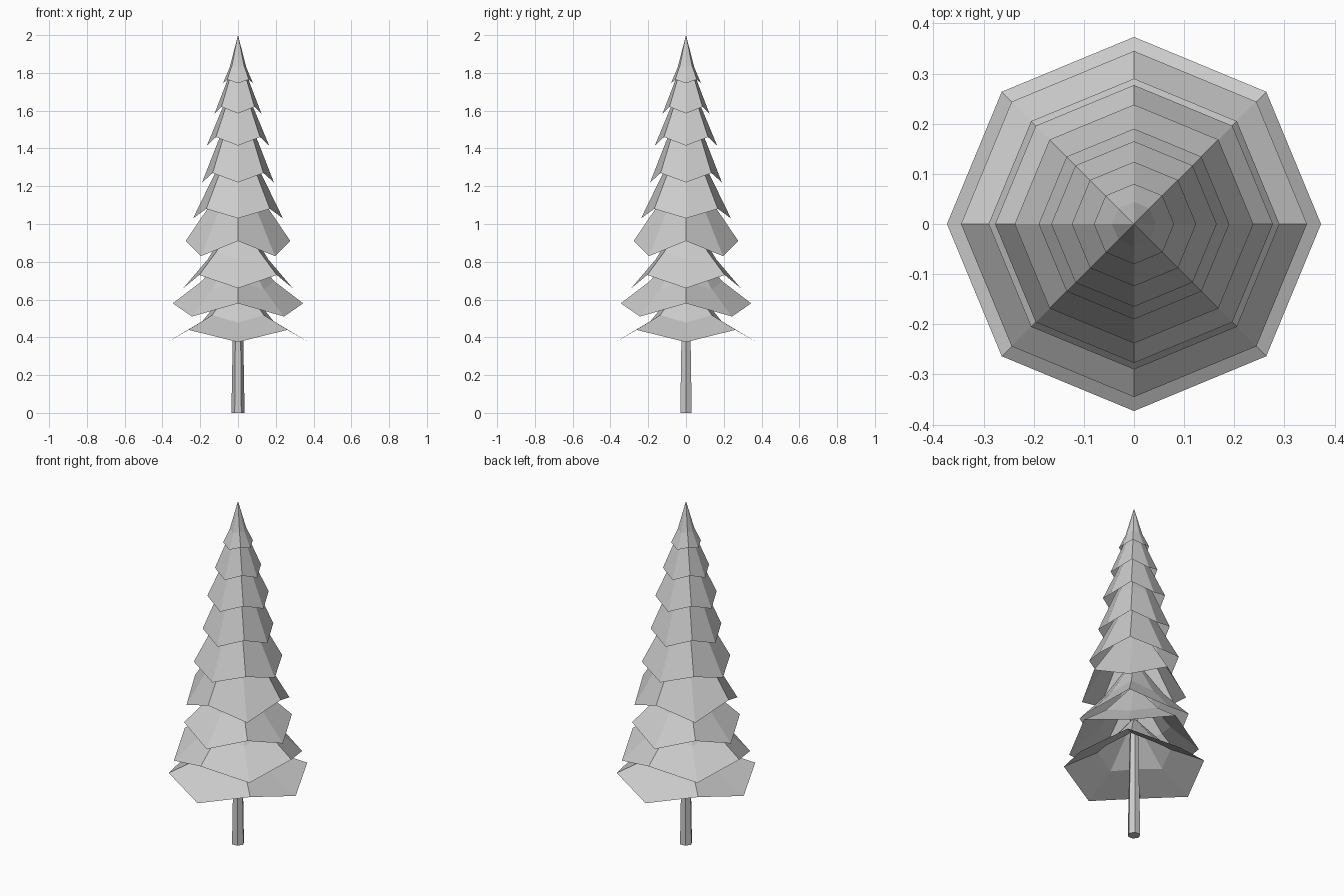
import bpy, bmesh
from math import sin, cos, pi

cube = bpy.data.objects.get("Cube")
if cube:
    bpy.data.objects.remove(cube, do_unlink=True)

# One plain grey for the whole tree
grey = bpy.data.materials.new("light_grey")
grey.use_nodes = True
colour = (0.6, 0.6, 0.6, 1)
grey.diffuse_color = colour
grey.node_tree.nodes["Principled BSDF"].inputs["Base Color"].default_value = colour


def finish(bm, name):
    mesh = bpy.data.meshes.new(name)
    bm.to_mesh(mesh)
    bm.free()
    mesh.materials.append(grey)
    obj = bpy.data.objects.new(name, mesh)
    bpy.context.collection.objects.link(obj)
    return obj


def ring(bm, sides, radius, heights):
    """Ring of vertices whose heights alternate through the given list."""
    return [bm.verts.new((radius * cos(2 * pi * i / sides),
                          radius * sin(2 * pi * i / sides),
                          heights[i % len(heights)])) for i in range(sides)]


def bridge(bm, low, high):
    n = len(low)
    for i in range(n):
        j = (i + 1) % n
        bm.faces.new((low[i], low[j], high[j], high[i]))


def fan(bm, loop, z):
    tip = bm.verts.new((0, 0, z))
    for i, v in enumerate(loop):
        bm.faces.new((v, loop[(i + 1) % len(loop)], tip))


def branch_tier(name, radius, z_axis, z_diag, fold, rise, peak):
    """Open eight-sided skirt with a zigzag hem and a fold part way up."""
    bm = bmesh.new()
    hem = ring(bm, 8, radius, (z_axis, z_diag))
    middle = (z_axis + z_diag) / 2 + rise
    lean = (z_axis - z_diag) * 0.3
    bend = ring(bm, 8, radius * fold, (middle + lean, middle - lean))
    bridge(bm, hem, bend)
    fan(bm, bend, peak)
    finish(bm, name)


# Hem radius, hem height on axes and diagonals, fold, fold rise, peak
tiers = [
    (0.373, 0.375, 0.44, 0.52, 0.09, 0.72),
    (0.345, 0.58, 0.51, 0.56, 0.13, 0.92),
    (0.29, 0.66, 0.73, 0.55, 0.14, 1.08),
    (0.277, 0.91, 0.83, 0.6, 0.18, 1.32),
    (0.238, 1.03, 1.08, 0.55, 0.21, 1.52),
    (0.19, 1.22, 1.27, 0.55, 0.21, 1.68),
    (0.165, 1.415, 1.46, 0.55, 0.17, 1.82),
    (0.124, 1.585, 1.62, 0.5, 0.155, 1.92),
    (0.08, 1.745, 1.765, 0.55, 0.08, 2.0),
]
for number, tier in enumerate(tiers, 1):
    branch_tier(f"branch_tier_{number}", *tier)

# Slim tapered trunk
bm = bmesh.new()
foot = ring(bm, 6, 0.035, (0,))
bridge(bm, foot, ring(bm, 6, 0.026, (0.5,)))
top = ring(bm, 6, 0.026, (0.5,))
fan(bm, top, 1.8)
bm.faces.new(foot[::-1])
bmesh.ops.remove_doubles(bm, verts=bm.verts, dist=0.0001)
finish(bm, "trunk")
